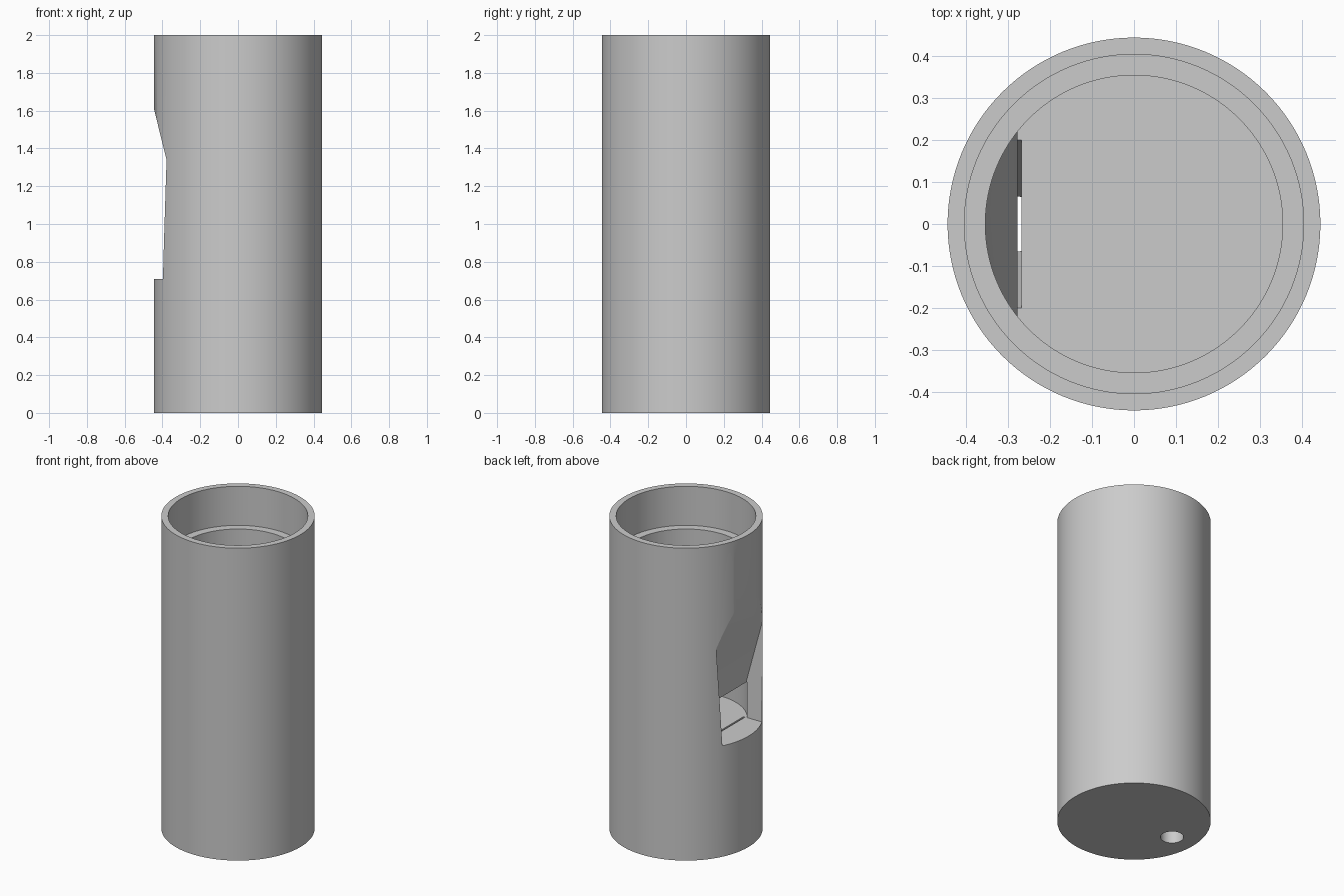
import bpy
import bmesh
import math
from mathutils import Matrix

cube = bpy.data.objects.get("Cube")
if cube:
    bpy.data.objects.remove(cube, do_unlink=True)

grey = bpy.data.materials.new("plain grey")
grey.use_nodes = True
colour = (0.6, 0.6, 0.6, 1)
grey.diffuse_color = colour
grey.node_tree.nodes["Principled BSDF"].inputs["Base Color"].default_value = colour


def finish(name, bm):
    bmesh.ops.recalc_face_normals(bm, faces=bm.faces)
    mesh = bpy.data.meshes.new(name)
    bm.to_mesh(mesh)
    bm.free()
    mesh.materials.append(grey)
    obj = bpy.data.objects.new(name, mesh)
    bpy.context.collection.objects.link(obj)
    return obj


def cylinder(name, radius, low, high, x=0, sides=128):
    bm = bmesh.new()
    bmesh.ops.create_cone(bm, cap_ends=True, segments=sides, radius1=radius,
                          radius2=radius, depth=high - low,
                          matrix=Matrix.Translation((x, 0, (low + high) / 2)))
    return finish(name, bm)


def prism(name, outline, half_width):
    """Extrude an x-z outline across y, with a half width that depends on z."""
    bm = bmesh.new()
    sides = [[bm.verts.new((x, s * half_width(z), z)) for x, z in outline]
             for s in (-1, 1)]
    for side in sides:
        bm.faces.new(side)
    n = len(outline)
    for i in range(n):
        j = (i + 1) % n
        bm.faces.new((sides[0][i], sides[0][j], sides[1][j], sides[1][i]))
    return finish(name, bm)


def carve(target, cutter):
    cutter.hide_render = True
    mod = target.modifiers.new("carve", "BOOLEAN")
    mod.operation = "DIFFERENCE"
    mod.solver = "EXACT"
    mod.object = cutter
    bpy.ops.object.select_all(action="DESELECT")
    bpy.context.view_layer.objects.active = target
    target.select_set(True)
    bpy.ops.object.modifier_apply(modifier=mod.name)
    bpy.data.objects.remove(cutter, do_unlink=True)


FLOOR = 0.71
body = cylinder("pipe_body", 0.445, 0, 2)

# Main bore, leaving a sloped lip inside the wall above the window
bore = cylinder("bore", 0.355, FLOOR, 1.9)
lip = prism("lip_inside", [(-0.5, 0.93), (-0.278, 0.93), (-0.278, 0.97),
                           (-0.36, 1.565), (-0.5, 1.565)], lambda z: 0.3)
carve(bore, lip)
carve(body, bore)

# Wider socket at the open end
carve(body, cylinder("socket", 0.405, 1.75, 2.1))

# Window with a ramp that runs out on the outer wall
ramp_slope = (1.61 - 0.94) / (0.445 - 0.28)
ramp_top = 0.94 + (0.6 - 0.28) * ramp_slope
window = prism("window", [(-0.6, FLOOR), (-0.28, FLOOR), (-0.28, 0.94),
                          (-0.6, ramp_top)],
               lambda z: 0.2 + 0.055 * (z - FLOOR))
carve(body, window)

# Thin air slot that narrows down to the round inlet in the base
slot = prism("air_slot", [(-0.279, 0.25), (-0.268, 0.25), (-0.268, 0.73),
                          (-0.279, 0.73)],
             lambda z: 0.2 - 0.34 * (FLOOR - z))
carve(body, slot)
carve(body, cylinder("inlet", 0.067, -0.1, 0.35, x=-0.288, sides=48))

bpy.ops.object.select_all(action="DESELECT")
body.select_set(True)
bpy.context.view_layer.objects.active = body
bpy.ops.object.shade_smooth_by_angle(angle=math.radians(20))
